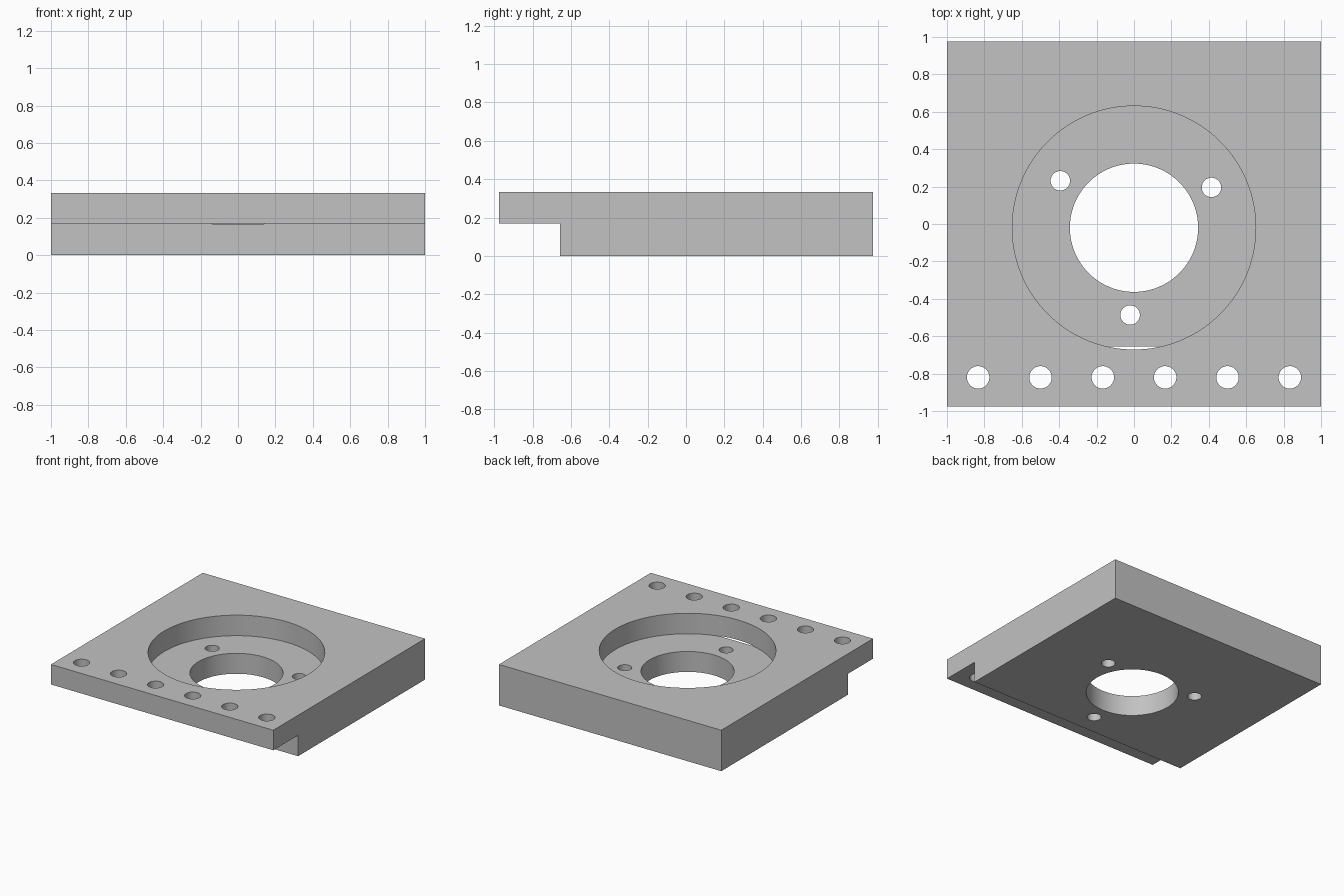
import bpy
import bmesh
from math import radians, cos, sin

if "Cube" in bpy.data.objects:
    bpy.data.objects.remove(bpy.data.objects["Cube"], do_unlink=True)

HALF_X, HALF_Y, TOP = 1.0, 0.975, 0.333
STEP_Y, STEP_Z = -0.656, 0.17
FLOOR_Z = 0.166
CENTRE_Y = -0.02

# One plain grey material
grey = bpy.data.materials.new("plain grey")
grey.use_nodes = True
colour = (0.54, 0.54, 0.54, 1)
grey.diffuse_color = colour
grey.node_tree.nodes["Principled BSDF"].inputs["Base Color"].default_value = colour

# Plate: stepped side profile pulled across the width
profile = [(-HALF_Y, STEP_Z), (STEP_Y, STEP_Z), (STEP_Y, 0),
           (HALF_Y, 0), (HALF_Y, TOP), (-HALF_Y, TOP)]
bm = bmesh.new()
side = bm.faces.new([bm.verts.new((-HALF_X, y, z)) for y, z in profile])
pulled = bmesh.ops.extrude_face_region(bm, geom=[side])["geom"]
bmesh.ops.translate(bm, vec=(2 * HALF_X, 0, 0),
                    verts=[v for v in pulled if isinstance(v, bmesh.types.BMVert)])
bmesh.ops.recalc_face_normals(bm, faces=bm.faces)
mesh = bpy.data.meshes.new("mounting_plate")
bm.to_mesh(mesh)
bm.free()
mesh.materials.append(grey)
plate = bpy.data.objects.new("mounting_plate", mesh)
bpy.context.collection.objects.link(plate)


def drill(x, y, radius, bottom=-0.1, sides=48):
    """Cut a round hole from above, down to the given height."""
    depth = TOP + 0.1 - bottom
    bpy.ops.mesh.primitive_cylinder_add(vertices=sides, radius=radius, depth=depth,
                                        location=(x, y, bottom + depth / 2))
    cutter = bpy.context.object
    cutter.name = "hole_cutter"
    cutter.hide_render = True
    cutter.data.materials.append(grey)
    cut = plate.modifiers.new("hole", "BOOLEAN")
    cut.operation = "DIFFERENCE"
    cut.solver = "EXACT"
    cut.object = cutter
    with bpy.context.temp_override(object=plate, active_object=plate):
        bpy.ops.object.modifier_apply(modifier=cut.name)
    bpy.data.objects.remove(cutter, do_unlink=True)


# Round recess and central bore
drill(0, CENTRE_Y, 0.651, FLOOR_Z, 128)
drill(0, CENTRE_Y, 0.343, sides=96)

# Three bolt holes around the bore
for angle in (27.5, 147.5, 267.5):
    a = radians(angle)
    drill(0.467 * cos(a), CENTRE_Y + 0.467 * sin(a), 0.052)

# Row of six holes along the front lip
for i in range(6):
    drill((i - 2.5) / 3, -0.82, 0.06)

# Smooth round walls, crisp edges
bpy.ops.object.select_all(action="DESELECT")
plate.select_set(True)
bpy.context.view_layer.objects.active = plate
bpy.ops.object.shade_smooth_by_angle(angle=radians(30))
